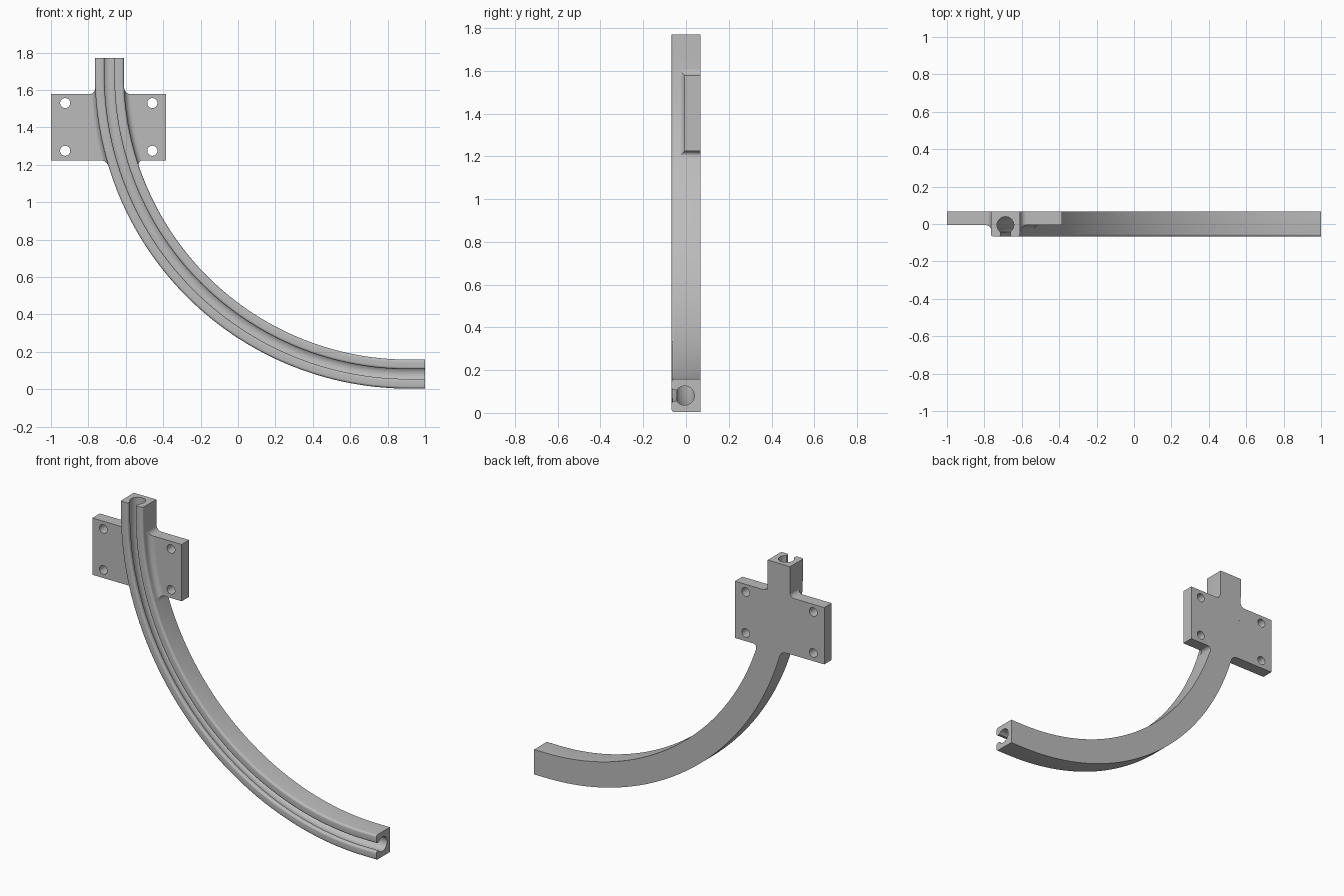
import bpy, bmesh
from math import sin, cos, pi, sqrt, acos

if "Cube" in bpy.data.objects:
    bpy.data.objects.remove(bpy.data.objects["Cube"])

grey = bpy.data.materials.new("plain grey")
grey.use_nodes = True
grey.diffuse_color = (0.5, 0.5, 0.5, 1)
grey.node_tree.nodes["Principled BSDF"].inputs["Base Color"].default_value = (0.5, 0.5, 0.5, 1)

# Main dimensions
R, CX, CZ = 1.6, 0.9125, 1.681       # rail centreline arc
HALF, FRONT, BACK = 0.0775, -0.067, 0.067
TOP = 1.77
Z0, Z1, PLATE_Y = 1.224, 1.578, -0.006
FIL = 0.032                          # fillet between plate and rail
OUTER_X = {-1: -1.0, 1: -0.384}


def finish(name, bm):
    bmesh.ops.remove_doubles(bm, verts=bm.verts, dist=1e-5)
    bmesh.ops.recalc_face_normals(bm, faces=bm.faces)
    mesh = bpy.data.meshes.new(name)
    bm.to_mesh(mesh)
    bm.free()
    mesh.materials.append(grey)
    ob = bpy.data.objects.new(name, mesh)
    bpy.context.collection.objects.link(ob)
    return ob


def smooth(ob):
    bpy.ops.object.select_all(action='DESELECT')
    ob.select_set(True)
    bpy.context.view_layer.objects.active = ob
    bpy.ops.object.shade_smooth_by_angle(angle=pi / 6)


def arc(cu, cy, r, a0, a1, n):
    return [(cu + r * cos(a0 + (a1 - a0) * i / n), cy + r * sin(a0 + (a1 - a0) * i / n))
            for i in range(n + 1)]


def bridge(bm, rows, closed=False):
    for a, b in zip(rows, rows[1:]):
        n = len(a)
        for i in range(n if closed else n - 1):
            j = (i + 1) % n
            bm.faces.new((a[i], a[j], b[j], b[i]))


# Rail section: square bar with a round bore opening to the front slot
bore, bore_y, neck, lip, corner = 0.045, -0.006, 0.026, 0.012, 0.013
half = arc(0, bore_y, bore, pi / 2, -acos(neck / bore), 14)
half += arc(neck + lip, FRONT + lip, lip, pi, 1.5 * pi, 5)
half += arc(HALF - corner, FRONT + corner, corner, -pi / 2, 0, 5)
half.append((HALF, BACK))
section = half + [(-u, y) for u, y in reversed(half[1:])]

# Rail path: short straight, quarter arc, short straight
STEPS = 72
path = [(CX - R, TOP, 0)]
path += [(CX - R * cos(t), CZ - R * sin(t), t) for t in (pi / 2 * i / STEPS for i in range(STEPS + 1))]
path.append((1, CZ - R, pi / 2))
bm = bmesh.new()
rings = [[bm.verts.new((x + u * cos(t), y, z + u * sin(t))) for u, y in section] for x, z, t in path]
bridge(bm, rings, closed=True)
bm.faces.new(rings[0])
bm.faces.new(rings[-1])
smooth(finish("curved_rail", bm))


def rail_edge(z, side):
    # x of the rail's side wall at a given height
    r = R - side * HALF
    return CX - sqrt(r * r - min(z - CZ, 0) ** 2)


for side, label in ((-1, "right"), (1, "left")):
    # Mounting plate wing following the rail wall
    bm = bmesh.new()
    zs = [Z0 + (Z1 - Z0) * i / 16 for i in range(17)]
    outline = [(rail_edge(z, side), z) for z in zs] + [(OUTER_X[side], Z1), (OUTER_X[side], Z0)]
    face = bm.faces.new([bm.verts.new((x, PLATE_Y, z)) for x, z in outline])
    geo = bmesh.ops.extrude_face_region(bm, geom=[face])["geom"]
    bmesh.ops.translate(bm, vec=(0, BACK - PLATE_Y, 0),
                        verts=[v for v in geo if isinstance(v, bmesh.types.BMVert)])
    wing = finish(label + "_mounting_plate", bm)

    # Screw holes
    bm = bmesh.new()
    for z in (1.275, 1.53):
        made = bmesh.ops.create_cone(bm, cap_ends=True, segments=32, radius1=0.027, radius2=0.027, depth=0.4)
        for v in made["verts"]:
            x, y, h = v.co
            v.co = (x - 0.691 + side * 0.233, h, y + z)
    cutter = finish("hole_cutter", bm)
    cutter.hide_render = True
    mod = wing.modifiers.new("holes", 'BOOLEAN')
    mod.operation, mod.solver, mod.object = 'DIFFERENCE', 'EXACT', cutter
    bpy.context.view_layer.update()
    cut = bpy.data.meshes.new_from_object(wing.evaluated_get(bpy.context.evaluated_depsgraph_get()))
    wing.modifiers.clear()
    wing.data = cut
    bpy.data.objects.remove(cutter)
    smooth(wing)

    # Concave fillet running up the rail wall and mitred round the plate edges
    bm = bmesh.new()
    rows = []
    for k in range(9):
        a = pi / 2 * k / 8
        w, d = FIL * (1 - sin(a)), FIL * (1 - cos(a))
        lo, hi, y = Z0 - d, Z1 + d, PLATE_Y - d
        pts = [(lo, BACK)] + [(lo + (hi - lo) * i / 16, y) for i in range(17)] + [(hi, BACK)]
        rows.append([bm.verts.new((rail_edge(z, side) + side * w, py, z)) for z, py in pts])
    bridge(bm, rows)
    for end, z in ((0, Z0), (-1, Z1)):
        root = bm.verts.new((rail_edge(z, side), BACK, z))
        bm.faces.new([row[end] for row in rows] + [root])
    smooth(finish(label + "_plate_fillet", bm))
